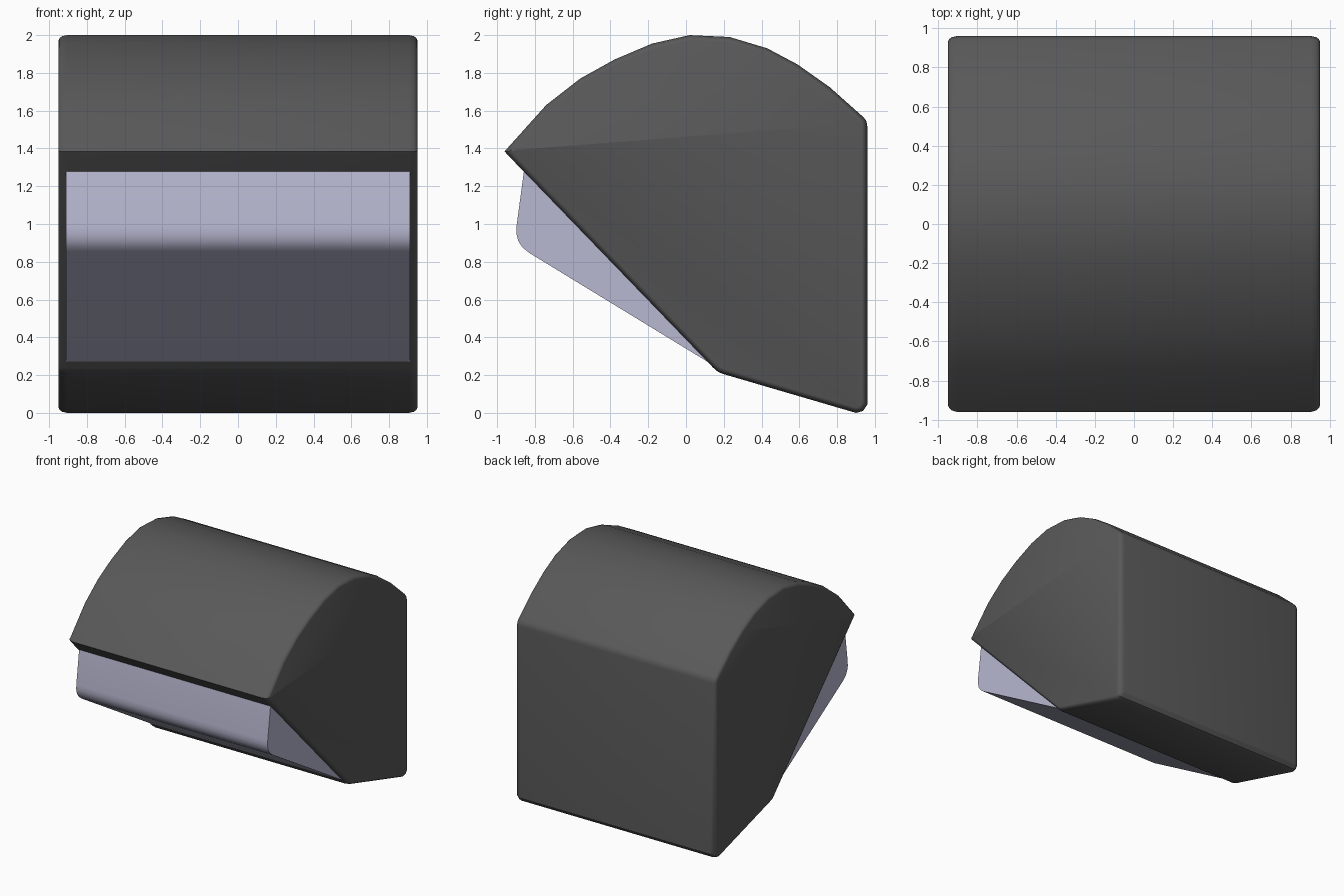
import bpy, bmesh, math
from mathutils import Vector

if "Cube" in bpy.data.objects:
    bpy.data.objects.remove(bpy.data.objects["Cube"])


def inset(profile, d):
    """Mitred inward offset of a clockwise (y, z) outline."""
    pts = [Vector(p) for p in profile]
    out = []
    for i, p in enumerate(pts):
        a = (p - pts[i - 1]).normalized()
        b = (pts[(i + 1) % len(pts)] - p).normalized()
        n = Vector((a.y, -a.x)) + Vector((b.y, -b.x))
        n.normalize()
        out.append(p + n * d / max(0.5, n.dot(Vector((a.y, -a.x)))))
    return out


def prism(name, profile, sections, color, angle):
    """Loft the outline through (x, inset) sections and cap both ends."""
    bm = bmesh.new()
    rings = [[bm.verts.new((x, p[0], p[1])) for p in inset(profile, d)]
             for x, d in sections]
    n = len(profile)
    for r, s in zip(rings, rings[1:]):
        for i in range(n):
            j = (i + 1) % n
            bm.faces.new((r[i], r[j], s[j], s[i]))
    bm.faces.new(rings[0])
    bm.faces.new(rings[-1])
    bmesh.ops.recalc_face_normals(bm, faces=bm.faces)
    mesh = bpy.data.meshes.new(name)
    bm.to_mesh(mesh)
    bm.free()
    ob = bpy.data.objects.new(name, mesh)
    bpy.context.collection.objects.link(ob)
    mat = bpy.data.materials.new(name + "_material")
    mat.diffuse_color = color
    mat.use_nodes = True
    mat.node_tree.nodes["Principled BSDF"].inputs["Base Color"].default_value = mat.diffuse_color
    mesh.materials.append(mat)
    bpy.ops.object.select_all(action='DESELECT')
    ob.select_set(True)
    bpy.context.view_layer.objects.active = ob
    bpy.ops.object.shade_smooth_by_angle(angle=math.radians(angle))
    return ob


# Housing: domed top, upright back, sloping front, softened ends
housing = [(-0.96, 1.385), (-0.74, 1.63), (-0.56, 1.77), (-0.38, 1.87),
           (-0.18, 1.955), (0.02, 2.0), (0.23, 1.99), (0.43, 1.93),
           (0.59, 1.845), (0.76, 1.725), (0.94, 1.565), (0.955, 1.545),
           (0.96, 1.515), (0.96, 0.045), (0.937, 0.01), (0.9, 0.0),
           (0.2, 0.205), (0.17, 0.217), (0.145, 0.238), (-0.95, 1.372)]
ends = [(0.905, 0.0), (0.932, 0.006), (0.945, 0.016), (0.95, 0.028)]
prism("housing", housing, [(-x, d) for x, d in reversed(ends)] + ends,
      (0.1, 0.1, 0.1, 1), 32)

# Lens: rounded wedge seated in the sloping front
lens = [(-0.83, 1.28), (-0.858, 1.28), (-0.897, 0.99), (-0.898, 0.95),
        (-0.888, 0.91), (-0.866, 0.876), (-0.83, 0.847), (0.115, 0.27),
        (0.14, 0.29)]
prism("lens", lens, [(-0.91, 0.0), (0.91, 0.0)], (0.48, 0.48, 0.64, 1), 35)
